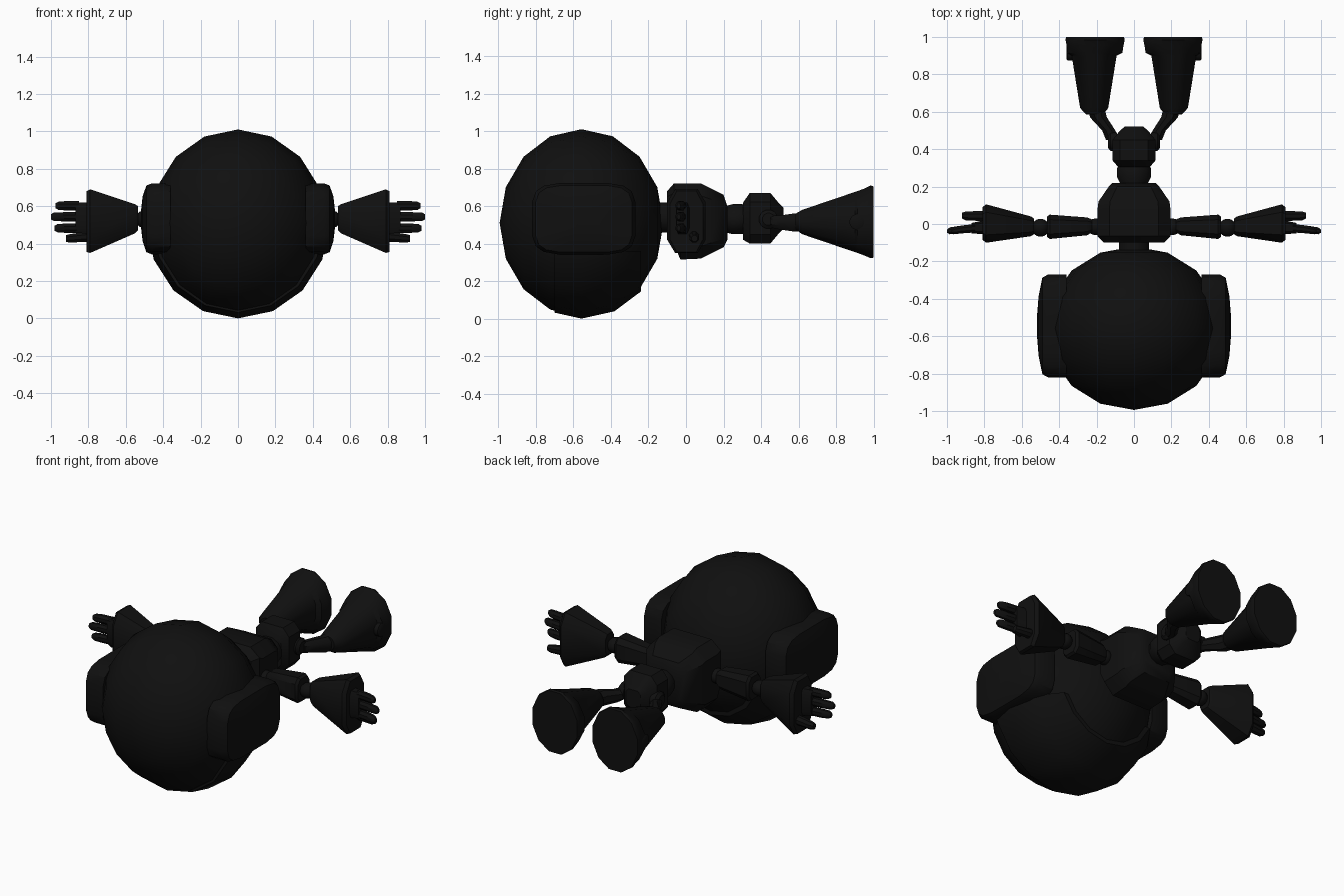
import bpy, bmesh, math
from mathutils import Vector, Matrix

if "Cube" in bpy.data.objects:
    bpy.data.objects.remove(bpy.data.objects["Cube"])

black = bpy.data.materials.new("matte_black")
black.diffuse_color = (0.005, 0.005, 0.005, 1)
black.use_nodes = True
black.node_tree.nodes["Principled BSDF"].inputs["Base Color"].default_value = black.diffuse_color


def finish(name, bm, angle=35):
    bmesh.ops.recalc_face_normals(bm, faces=bm.faces)
    me = bpy.data.meshes.new(name)
    bm.to_mesh(me)
    bm.free()
    ob = bpy.data.objects.new(name, me)
    bpy.context.collection.objects.link(ob)
    me.materials.append(black)
    bpy.ops.object.select_all(action='DESELECT')
    ob.select_set(True)
    bpy.context.view_layer.objects.active = ob
    bpy.ops.object.shade_smooth_by_angle(angle=math.radians(angle))
    return ob


def loft(name, axis, rings, n=8, power=1.0, angle=35):
    """Skin rings (centre, half width, half height) square to the x or y axis."""
    bm = bmesh.new()
    loops = []
    step = 2 * math.pi / n
    raw = []
    for i in range(n):
        c, s = math.cos((i + .5) * step), math.sin((i + .5) * step)
        raw.append((math.copysign(abs(c) ** power, c), math.copysign(abs(s) ** power, s)))
    mu = max(p[0] for p in raw)
    mv = max(p[1] for p in raw)
    for c, ru, rv in rings:
        loop = []
        for u, v in raw:
            a, b = u / mu * ru, v / mv * rv
            off = Vector((a, 0, b)) if axis == 'y' else Vector((0, a, b))
            loop.append(bm.verts.new(Vector(c) + off))
        loops.append(loop)
    for a, b in zip(loops, loops[1:]):
        for i in range(n):
            bm.faces.new((a[i], a[(i + 1) % n], b[(i + 1) % n], b[i]))
    bm.faces.new(loops[0])
    bm.faces.new(loops[-1])
    return finish(name, bm, angle)


def ball(bm, centre, radii, seg=16, rings=8):
    m = (Matrix.Translation(centre) @ Matrix.Diagonal((*radii, 1))
         @ Matrix.Rotation(math.pi / 2, 4, 'X'))
    bmesh.ops.create_uvsphere(bm, u_segments=seg, v_segments=rings, radius=1, matrix=m)


def joint(name, centre, r):
    bm = bmesh.new()
    ball(bm, centre, (r, r, r), 12, 8)
    finish(name, bm)


# Head
HEAD = (0, -0.557, 0.51)
bm = bmesh.new()
ball(bm, HEAD, (0.47, 0.437, 0.50))
finish("head", bm)

# Face shell, a slightly larger cap cut from the same ball
bm = bmesh.new()
ball(bm, HEAD, (0.488, 0.457, 0.51))
for co, no in (((0, 0, .36), (0, 0, 1)), ((0, -.70, 0), (0, -1, 0)), ((0, -.24, 0), (0, 1, 0))):
    bmesh.ops.bisect_plane(bm, geom=bm.verts[:] + bm.edges[:] + bm.faces[:],
                           plane_co=co, plane_no=no, clear_outer=True)
    bmesh.ops.holes_fill(bm, edges=bm.edges[:])
finish("face_shell", bm)

# Torso, waist and pelvis
def body(y, hx, z0, z1):
    return ((0, y, (z0 + z1) / 2), hx, (z1 - z0) / 2)


loft("torso", 'y', [body(-.10, .16, .50, .68), body(-.065, .195, .40, .72),
                    body(-.03, .195, .315, .72), body(.08, .195, .32, .72),
                    body(.12, .19, .34, .70), body(.20, .135, .38, .66),
                    body(.22, .115, .42, .60)], power=.45)
loft("waist", 'y', [body(.21, .07, .46, .60), body(.25, .09, .45, .61),
                    body(.30, .09, .45, .61), body(.33, .07, .47, .60)], n=12)
loft("pelvis", 'y', [body(.305, .085, .42, .62), body(.34, .115, .40, .67),
                     body(.45, .115, .40, .67), body(.50, .075, .46, .61),
                     body(.52, .05, .48, .59)], power=.5)
# Neck
loft("neck", 'y', [body(-.20, .08, .46, .62), body(-.08, .08, .46, .62)], n=12)

for s, side in ((1, "right"), (-1, "left")):
    # Ear pads with a bulging outer face
    def ear(x, hy, hz):
        return ((s * x, -.545, .532), hy, hz)
    loft(side + "_ear", 'x', [ear(.36, .275, .19), ear(.46, .275, .19), ear(.49, .258, .178),
                              ear(.51, .16, .12), ear(.518, .06, .05)], n=16, power=.45)

    # Arm
    def arm(x, y0, y1, z0, z1):
        return ((s * x, (y0 + y1) / 2, (z0 + z1) / 2), (y1 - y0) / 2, (z1 - z0) / 2)
    joint(side + "_shoulder", (s * .205, -.015, .53), .045)
    loft(side + "_upper_arm", 'x', [arm(.225, -.045, .025, .49, .57), arm(.25, -.06, .035, .47, .59),
                                    arm(.45, -.08, .05, .45, .61), arm(.465, -.07, .04, .46, .60)],
         power=.6)
    joint(side + "_elbow", (s * .50, -.02, .53), .048)
    loft(side + "_forearm", 'x', [arm(.535, -.055, .03, .47, .60), arm(.55, -.065, .04, .455, .61),
                                  arm(.79, -.10, .105, .35, .69), arm(.81, -.085, .09, .355, .68)],
         power=.6)

    # Hand
    loft(side + "_palm", 'x', [arm(.80, -.055, .02, .45, .62), arm(.87, -.05, .005, .46, .62)], power=.5)
    for i, (z, tip) in enumerate(((.602, .975), (.543, 1.0), (.482, .98))):
        loft(f"{side}_finger_{i + 1}", 'x', [arm(.85, -.045, .0, z - .025, z + .025),
                                             arm(.92, -.05, -.008, z - .025, z + .025),
                                             arm(tip - .015, -.055, -.018, z - .022, z + .022),
                                             arm(tip, -.047, -.03, z - .014, z + .014)])
    loft(side + "_thumb", 'x', [arm(.80, .015, .07, .41, .465), arm(.90, .02, .067, .405, .45),
                                arm(.92, .03, .06, .41, .445)])

    # Leg
    def leg(x, y, hx, z0, z1):
        return ((s * x, y, (z0 + z1) / 2), hx, (z1 - z0) / 2)
    loft(side + "_hip", 'x', [((s * x, .44, .53), r, r) for x, r in
                              ((.09, .05), (.125, .05), (.14, .032))], n=12)
    loft(side + "_thigh", 'y', [leg(.115, .45, .035, .485, .55), leg(.135, .50, .035, .475, .55),
                                leg(.19, .57, .045, .465, .56), leg(.20, .61, .045, .465, .56)])
    loft(side + "_boot", 'y', [leg(.21, .585, .045, .475, .56), leg(.213, .62, .075, .45, .58),
                               leg(.213, .90, .12, .355, .675), leg(.21, .915, .148, .35, .68),
                               leg(.208, .955, .152, .335, .695), leg(.208, .985, .158, .322, .71),
                               leg(.208, 1.0, .155, .325, .705)], n=12)
    # Ankle disc on the outside of the boot
    loft(side + "_ankle_disc", 'x', [((s * x, .915, .515), r, r) for x, r in
                                     ((.30, .042), (.355, .042), (.362, .03))], n=12)
